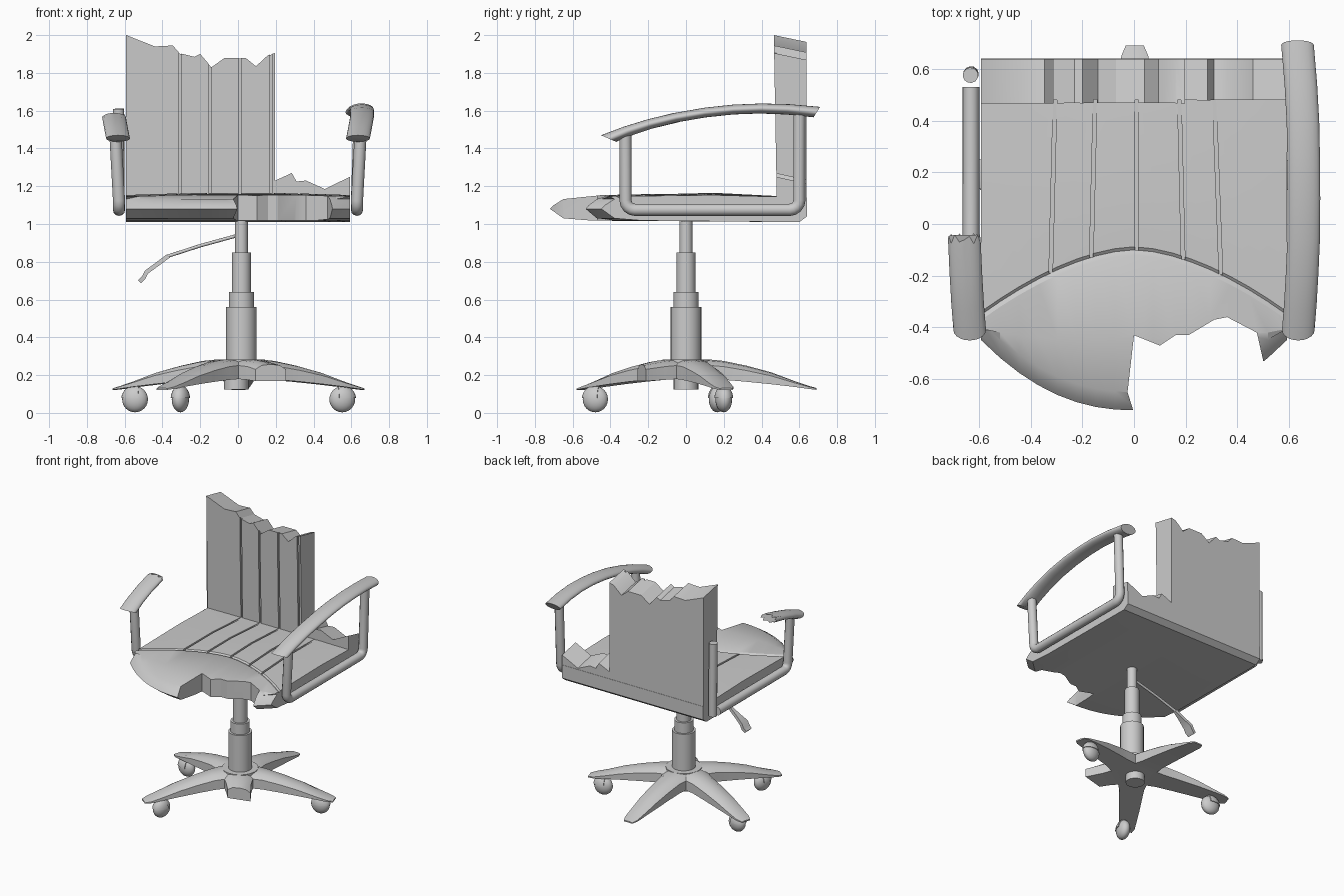
import bpy, bmesh, math
from mathutils import Vector, Matrix

if "Cube" in bpy.data.objects:
    bpy.data.objects.remove(bpy.data.objects["Cube"])


def make(name, bm, angle=35):
    bmesh.ops.recalc_face_normals(bm, faces=bm.faces)
    me = bpy.data.meshes.new(name)
    bm.to_mesh(me)
    bm.free()
    ob = bpy.data.objects.new(name, me)
    bpy.context.collection.objects.link(ob)
    smooth(ob, angle)
    return ob


def smooth(ob, angle=35):
    bpy.ops.object.select_all(action='DESELECT')
    ob.select_set(True)
    bpy.context.view_layer.objects.active = ob
    bpy.ops.object.shade_smooth_by_angle(angle=math.radians(angle))


def loft(name, rings, angle=35):
    bm = bmesh.new()
    vs = [[bm.verts.new(p) for p in r] for r in rings]
    n = len(vs[0])
    for a, b in zip(vs, vs[1:]):
        for i in range(n):
            bm.faces.new((a[i], a[(i + 1) % n], b[(i + 1) % n], b[i]))
    bm.faces.new(vs[0])
    bm.faces.new(vs[-1])
    return make(name, bm, angle)


def tube(name, pts, r):
    cu = bpy.data.curves.new(name, 'CURVE')
    cu.dimensions = '3D'
    cu.bevel_depth, cu.bevel_resolution, cu.use_fill_caps = r, 4, True
    sp = cu.splines.new('POLY')
    sp.points.add(len(pts) - 1)
    for q, p in zip(sp.points, pts):
        q.co = (*p, 1)
    ob = bpy.data.objects.new(name, cu)
    bpy.context.collection.objects.link(ob)
    bpy.ops.object.select_all(action='DESELECT')
    ob.select_set(True)
    bpy.context.view_layer.objects.active = ob
    bpy.ops.object.convert(target='MESH')
    smooth(bpy.context.object, 40)


def cut(ob, cutter):
    m = ob.modifiers.new('cut', 'BOOLEAN')
    m.operation, m.solver, m.object = 'DIFFERENCE', 'EXACT', cutter
    bpy.context.view_layer.objects.active = ob
    bpy.ops.object.modifier_apply(modifier=m.name)
    bpy.data.objects.remove(cutter)


def slot(a, b, w, d):
    """Thin box between two points, width w in x, depth vector d each way."""
    a, b, d, x = Vector(a), Vector(b), Vector(d), Vector((w / 2, 0, 0))
    return loft('slot_cutter', [[p - x - d, p + x - d, p + x + d, p - x + d] for p in (a, b)])


# Seat: cross-sections along x with a pointed, bowed front edge
def front_y(x):
    return -0.72 + 0.27 * (abs(x) / 0.59) ** 2.2


def crease_y(x):
    return -0.1 - 0.25 * (abs(x) / 0.59) ** 1.7


rings = []
for i in range(17):
    x = -0.592 + 1.184 * i / 16
    f, c = front_y(x), crease_y(x)
    dome = 0.012 * (1 - (x / 0.592) ** 2)
    rings.append([(x, y, z) for y, z in (
        (0.60, 1.01), (0.64, 1.04), (0.64, 1.14), (0.15, 1.153 + dome),
        (c + 0.012, 1.147 + dome), (c, 1.138 + dome), (c - 0.02, 1.148 + dome),
        (0.45 * c + 0.55 * f, 1.146 + dome * 0.6), (f + 0.07, 1.132), (f + 0.02, 1.10),
        (f, 1.08), (f + 0.07, 1.03), (f + 0.22, 1.018))])
seat = loft('seat', rings, 30)

# Broken front of the seat
bite = [(0, -0.73), (-0.025, -0.65), (0, -0.43), (0.1, -0.47), (0.16, -0.43), (0.21, -0.43),
        (0.31, -0.37), (0.36, -0.36), (0.475, -0.42), (0.51, -0.575), (0.5, -0.85), (0, -0.85)]
cut(seat, loft('bite_cutter', [[(x, y, z) for x, y in bite] for z in (0.9, 1.3)]))

# Backrest: jagged outline, front face leaning slightly forward
outline = [(-0.592, 1.08), (-0.592, 2.0), (-0.44, 1.94), (-0.345, 1.945), (-0.31, 1.905), (-0.23, 1.885),
           (-0.2, 1.9), (-0.14, 1.83), (-0.07, 1.88), (0.04, 1.88), (0.095, 1.835), (0.16, 1.895),
           (0.197, 1.905), (0.197, 1.23), (0.285, 1.27), (0.31, 1.225), (0.36, 1.23), (0.46, 1.185),
           (0.592, 1.25), (0.592, 1.08)]
back = loft('backrest', [
    [(x, 0.48 - 0.018 * (z - 1.16), z) for x, z in outline],
    [(x, 0.638, z - (0.036 if z > 1.1 else 0)) for x, z in outline]], 30)

# Upholstery grooves on seat and backrest
for x0, x1 in ((-0.305, -0.322), (-0.15, -0.165), (0.01, 0.01), (0.175, 0.19), (0.31, 0.336)):
    cut(seat, slot((x0, 0.495, 1.163), (x1, crease_y(x1), 1.16), 0.014, (0, 0, 0.018)))
    if x0 < 0.3:
        cut(back, slot((x0, 0.48, 1.14), (x0, 0.464, 2.05), 0.014, (0, 0.013, 0)))
for ob in (seat, back):
    smooth(ob, 30)

# Arm pads: (top y, top z, bottom y, bottom z, centre x)
pad = [(-0.45, 1.47, -0.37, 1.435, 0.635), (-0.33, 1.515, -0.29, 1.468, 0.643),
       (-0.2, 1.555, -0.18, 1.505, 0.65), (-0.06, 1.588, -0.05, 1.538, 0.656),
       (0.1, 1.616, 0.1, 1.564, 0.657), (0.25, 1.632, 0.25, 1.58, 0.656),
       (0.4, 1.638, 0.39, 1.585, 0.653), (0.55, 1.634, 0.53, 1.58, 0.645),
       (0.71, 1.62, 0.675, 1.565, 0.632)]


def arm_pad(name, side, rows, jag=0.0):
    rings = []
    for k, (ty, tz, by, bz, cx) in enumerate(rows):
        ring = []
        for i in range(20):
            a = math.tau * i / 20
            s = math.sin(a)
            j = jag * math.sin(i * 2.5) if k == len(rows) - 1 else 0
            ring.append((side * (cx + 0.063 * math.cos(a)),
                         (ty + by) / 2 + s * (ty - by) / 2 + j, (tz + bz) / 2 + s * (tz - bz) / 2))
        rings.append(ring)
    loft(name, rings, 50)


arm_pad('right_arm_pad', 1, pad)
arm_pad('left_arm_pad', -1, pad[:4], 0.018)


# Arm frames: front post, lower rail, rear post
def corner(cy, cz, a0, x, r=0.05):
    return [(x, cy + r * math.cos(math.radians(a0 + t)), cz + r * math.sin(math.radians(a0 + t)))
            for t in (0, 22.5, 45, 67.5, 90)]


def front_path(s):
    return [(s * 0.65, -0.32, 1.49)] + corner(-0.27, 1.125, 180, s * 0.63)


tube('right_arm_frame', front_path(1) + corner(0.55, 1.125, 270, 0.63) + [(0.645, 0.6, 1.6)], 0.032)
tube('left_arm_frame', front_path(-1) + [(-0.63, 0.53, 1.075)], 0.032)
tube('left_rear_post', [(-0.63, 0.58, 1.06), (-0.632, 0.575, 1.61)], 0.03)


# Gas column
def cylinder(name, r, z0, z1, x=0.018):
    bm = bmesh.new()
    bmesh.ops.create_cone(bm, cap_ends=True, segments=28, radius1=r, radius2=r, depth=z1 - z0,
                          matrix=Matrix.Translation((x, 0, (z0 + z1) / 2)))
    make(name, bm)


for name, r, z0, z1 in (('piston', 0.034, 0.8, 1.02), ('inner_column', 0.05, 0.6, 0.85),
                        ('column_collar', 0.066, 0.54, 0.64), ('outer_column', 0.081, 0.2, 0.56),
                        ('base_hub', 0.125, 0.18, 0.283)):
    cylinder(name, r, z0, z1)
cylinder('hub_plug', 0.065, 0.125, 0.19, -0.01)

# Height lever with a flat paddle
tube('lever', [(0, 0, 0.94), (-0.2, 0, 0.885), (-0.37, 0, 0.83), (-0.42, 0, 0.79)], 0.009)
loft('lever_paddle', [[(x - 0.008, -w, z + 0.008), (x + 0.008, -w, z - 0.008),
                       (x + 0.008, w, z - 0.008), (x - 0.008, w, z + 0.008)]
                      for x, z, w in ((-0.37, 0.83, 0.01), (-0.43, 0.785, 0.02), (-0.485, 0.745, 0.035),
                                      (-0.5, 0.715, 0.035), (-0.522, 0.695, 0.03))])

# Star base legs: radius, half width, bottom z, top z
leg = [(0.0, 0.1, 0.18, 0.283), (0.12, 0.1, 0.18, 0.283), (0.2, 0.085, 0.175, 0.275),
       (0.32, 0.078, 0.165, 0.25), (0.45, 0.07, 0.152, 0.215), (0.57, 0.06, 0.138, 0.17),
       (0.65, 0.052, 0.127, 0.143), (0.69, 0.035, 0.122, 0.132)]


def base_leg(name, angle, rows, slant=0.0):
    rot = Matrix.Translation((0.003, 0, 0)) @ Matrix.Rotation(math.radians(angle), 4, 'Z')
    rings = []
    for k, (r, w, b, t) in enumerate(rows):
        h = t - b
        sec = [(-w, b), (w, b), (w, b + 0.7 * h), (0.6 * w, b + 0.94 * h), (0, t),
               (-0.6 * w, b + 0.94 * h), (-w, b + 0.7 * h)]
        end = slant if k == len(rows) - 1 else 0
        rings.append([rot @ Vector((r + end * y / w, y, z)) for y, z in sec])
    loft(name, rings, 40)


for name, angle in (('right_leg', 18), ('back_leg', 90), ('left_leg', 162), ('front_left_leg', 234)):
    base_leg(name, angle, leg)
base_leg('broken_front_right_leg', 306, leg[:3] + [(0.29, 0.078, 0.168, 0.257)], 0.03)


# Casters: flattened ball wheel with a hood over the upper outer half
def caster(name, x, y, heading):
    place = Matrix.Translation((x, y, 0.072)) @ Matrix.Rotation(math.radians(heading), 4, 'Z')
    bm = bmesh.new()
    bmesh.ops.create_uvsphere(bm, u_segments=20, v_segments=12, radius=1,
                              matrix=place @ Matrix.Diagonal((0.069, 0.044, 0.069, 1)))
    make(name + '_wheel', bm)
    bm = bmesh.new()
    bmesh.ops.create_uvsphere(bm, u_segments=20, v_segments=12, radius=1)
    for co, no in (((0, 0, 0.1), (0, 0, -1)), ((-0.3, 0, 0), (-1, 0, 0))):
        res = bmesh.ops.bisect_plane(bm, geom=bm.verts[:] + bm.edges[:] + bm.faces[:],
                                     plane_co=co, plane_no=no, clear_outer=True)
        edges = [e for e in res['geom_cut'] if isinstance(e, bmesh.types.BMEdge)]
        bmesh.ops.holes_fill(bm, edges=edges)
    bmesh.ops.transform(bm, matrix=place @ Matrix.Diagonal((0.074, 0.05, 0.074, 1)), verts=bm.verts)
    make(name + '_hood', bm)


caster('left_caster', -0.545, 0.165, 172)
caster('right_caster', 0.552, 0.2, 8)
caster('front_left_caster', -0.305, -0.48, 255)
